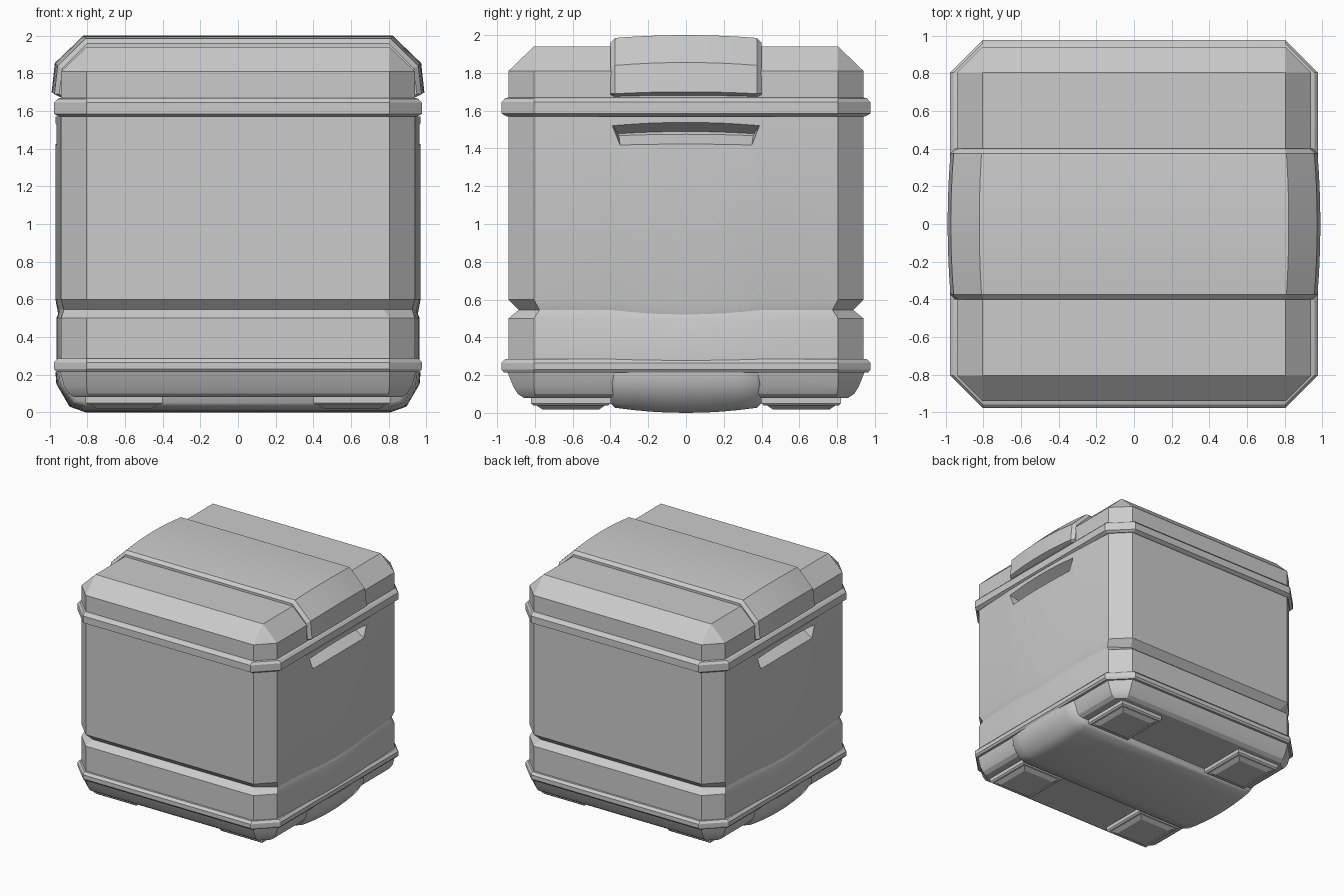
import bpy, bmesh, math

if "Cube" in bpy.data.objects:
    bpy.data.objects.remove(bpy.data.objects["Cube"])

grey = bpy.data.materials.new("plain grey")
grey.diffuse_color = (0.6, 0.6, 0.6, 1)
grey.use_nodes = True
grey.node_tree.nodes["Principled BSDF"].inputs["Base Color"].default_value = grey.diffuse_color
YS = [-0.4, -0.2, 0, 0.2, 0.4]


def loft(name, rings, angle=24):
    """Skin a list of equal-length closed rings and cap both ends."""
    bm = bmesh.new()
    vs = [[bm.verts.new(p) for p in r] for r in rings]
    n = len(rings[0])
    for a, b in zip(vs, vs[1:]):
        for i in range(n):
            j = (i + 1) % n
            bm.faces.new((a[i], a[j], b[j], b[i]))
    bm.faces.new(vs[0])
    bm.faces.new(vs[-1])
    bmesh.ops.remove_doubles(bm, verts=bm.verts, dist=1e-5)
    bmesh.ops.recalc_face_normals(bm, faces=bm.faces)
    me = bpy.data.meshes.new(name)
    bm.to_mesh(me)
    bm.free()
    ob = bpy.data.objects.new(name, me)
    bpy.context.collection.objects.link(ob)
    me.materials.append(grey)
    smooth(ob, angle)
    return ob


def smooth(ob, angle=24):
    bpy.ops.object.select_all(action='DESELECT')
    ob.select_set(True)
    bpy.context.view_layer.objects.active = ob
    bpy.ops.object.shade_smooth_by_angle(angle=math.radians(angle))


def octagon(z, hx, hy, c=0.805, bulge=0.0, droop=0.0):
    """Square with cut corners; its two x sides may bow outwards."""
    right = []
    for y in [-c] + YS + [c]:
        t = 1 - (y / c) ** 2
        d = droop * max(0, 1 - (y / 0.4) ** 2)
        right.append((hx + bulge * t, y, z - d))
    half = right + [(c, hy, z), (-c, hy, z)]
    return half + [(-x, -y, q) for x, y, q in half]


# Tub: rounded base, lower rim, band, groove and bowed body
tub = loft("tub", [
    octagon(0.08, 0.87, 0.86, 0.80),
    octagon(0.10, 0.90, 0.89, 0.80),
    octagon(0.14, 0.925, 0.915),
    octagon(0.215, 0.945, 0.945),
    octagon(0.215, 0.965, 0.965),
    octagon(0.23, 0.977, 0.977),
    octagon(0.265, 0.977, 0.977),
    octagon(0.285, 0.958, 0.958),
    octagon(0.285, 0.94, 0.94, bulge=0.025, droop=0.01),
    octagon(0.50, 0.94, 0.94, bulge=0.025),
    octagon(0.545, 0.925, 0.885, 0.775, bulge=0.03, droop=0.025),
    octagon(0.60, 0.94, 0.94, bulge=0.03),
    octagon(1.57, 0.94, 0.94, bulge=0.03),
])

# Handle recesses cut into both bowed sides
for s in (-1, 1):
    def section(x, top, low, wt, wl, arch):
        up = [(s * x, wt * k / 4, top + arch * (1 - (k / 4) ** 2)) for k in range(-4, 5)]
        dn = [(s * x, wl * k / 4, low + arch * 0.6 * (1 - (k / 4) ** 2)) for k in range(4, -5, -1)]
        return up + dn
    cutter = loft("handle_cutter", [
        section(1.02, 1.55, 1.385, 0.41, 0.345, 0.015),
        section(0.88, 1.478, 1.468, 0.36, 0.355, 0.012)])
    cutter.hide_render = True
    mod = tub.modifiers.new("handle", 'BOOLEAN')
    mod.operation = 'DIFFERENCE'
    mod.solver = 'EXACT'
    mod.object = cutter
    bpy.context.view_layer.objects.active = tub
    bpy.ops.object.modifier_apply(modifier=mod.name)
    bpy.data.objects.remove(cutter)
smooth(tub)

# Lid with its rim and bevelled top
loft("lid", [
    octagon(1.57, 0.95, 0.95),
    octagon(1.585, 0.977, 0.977),
    octagon(1.645, 0.977, 0.977),
    octagon(1.665, 0.958, 0.958),
    octagon(1.67, 0.94, 0.94),
    octagon(1.81, 0.94, 0.94),
    octagon(1.94, 0.805, 0.805),
])


def strap(name, profile, angle=24):
    """Bowed band running across x; profile(t, inset) gives its right half."""
    rings = []
    for y in (-0.40, -0.375, -0.28, -0.19, -0.1, 0, 0.1, 0.19, 0.28, 0.375, 0.40):
        t = max(0, 1 - (y / 0.375) ** 2)
        inset = 0.025 if abs(y) > 0.39 else 0
        half = profile(t, inset)
        rings.append([(x, y, z) for x, z in half] + [(-x, y, z) for x, z in half[::-1]])
    return loft(name, rings, angle)


# Raised centre strap over the lid
strap("lid_strap", lambda t, i: [
    (0.92, 1.675),
    (0.945 + 0.01 * t - i, 1.675 + 0.01 * t),
    (0.975 + 0.015 * t - i, 1.69 + 0.01 * t),
    (0.958 + 0.015 * t - i, 1.84 + 0.015 * t - i * 0.5),
    (0.81 + 0.012 * t - i * 0.4, 1.985 + 0.015 * t - i)])

# Matching strap wrapped under the base
strap("base_strap", lambda t, i: [
    (0.92, 0.215),
    (0.95 + 0.02 * t - i, 0.215),
    (0.945 + 0.02 * t - i, 0.15),
    (0.88 + 0.015 * t - i, 0.05 - 0.02 * t + i * 0.5),
    (0.81 - i * 0.4, 0.027 - 0.027 * t + i)], 62)


# Four feet with stepped pads
def foot_ring(sx, sy, z, m):
    return [(sx * x, sy * y, z) for x, y in
            ((0.40 + m, 0.40 + m), (0.81 - m, 0.40 + m),
             (0.81 - m, 0.82 - m), (0.40 + m, 0.82 - m))]


for sx in (-1, 1):
    for sy in (-1, 1):
        loft("foot", [foot_ring(sx, sy, z, m) for z, m in
                      ((0.085, 0), (0.05, 0), (0.038, 0.012),
                       (0.038, 0.03), (0.018, 0.06))])
